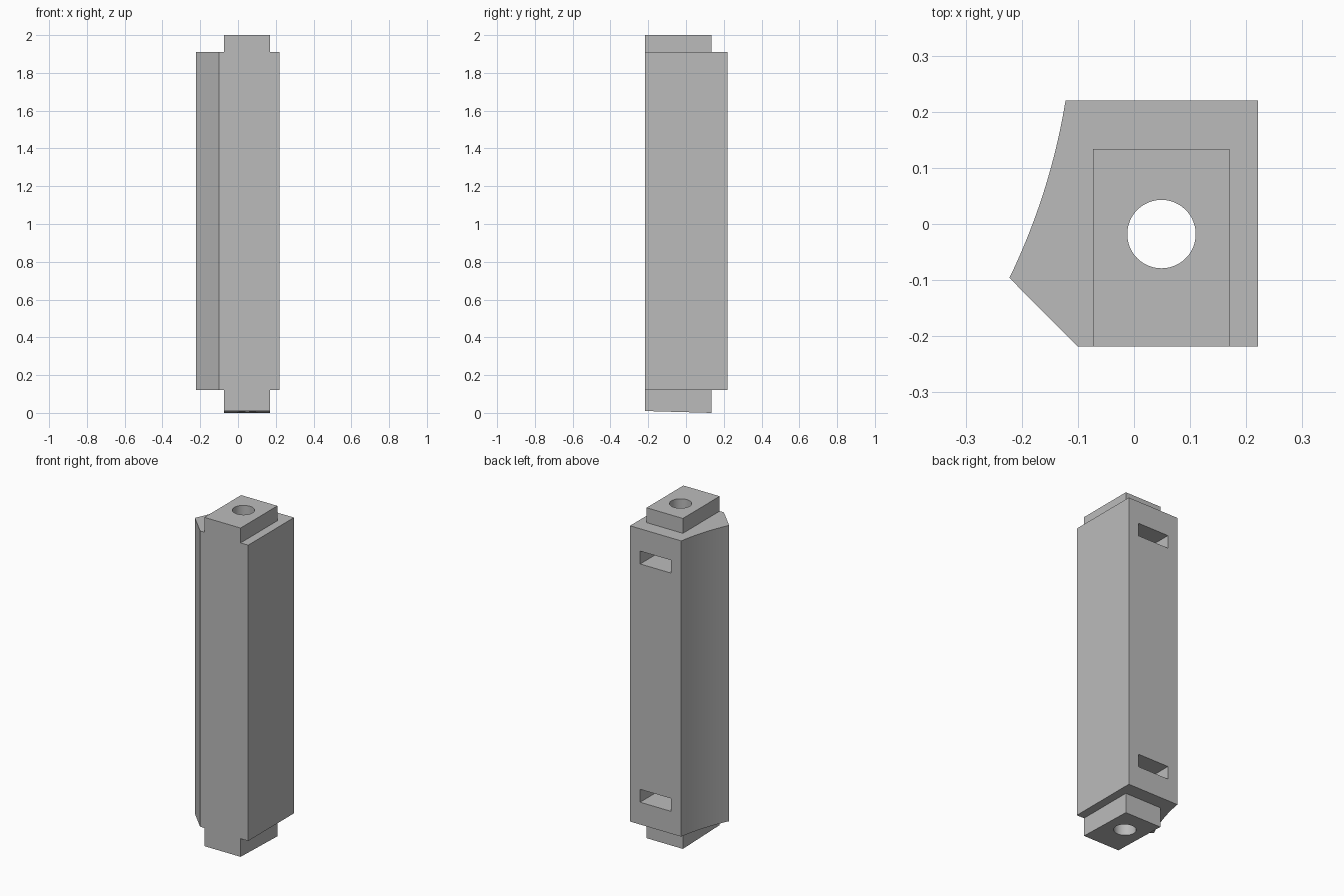
import bpy
import bmesh
import math
from mathutils import Vector

cube = bpy.data.objects.get("Cube")
if cube:
    bpy.data.objects.remove(cube, do_unlink=True)

# Single grey plastic material
grey = bpy.data.materials.new("plain grey")
grey.use_nodes = True
colour = (0.5, 0.5, 0.5, 1)
grey.diffuse_color = colour
grey.node_tree.nodes["Principled BSDF"].inputs["Base Color"].default_value = colour

BODY_BOTTOM, BODY_TOP = 0.12, 1.91
FRONT, BACK = -0.218, 0.22
TILT = 0.01
HOLE_X, HOLE_Y, HOLE_R = 0.049, -0.018, 0.061


def prism(name, outline, bottom, top):
    """Extrude a counter-clockwise outline between two heights."""
    bm = bmesh.new()
    face = bm.faces.new([bm.verts.new((x, y, bottom)) for x, y in outline])
    extruded = bmesh.ops.extrude_face_region(bm, geom=[face])["geom"]
    for v in extruded:
        if isinstance(v, bmesh.types.BMVert):
            v.co.z = top
    bmesh.ops.recalc_face_normals(bm, faces=bm.faces)
    mesh = bpy.data.meshes.new(name)
    bm.to_mesh(mesh)
    bm.free()
    mesh.materials.append(grey)
    obj = bpy.data.objects.new(name, mesh)
    bpy.context.collection.objects.link(obj)
    return obj


def rectangle(x0, x1, y0, y1):
    return [(x0, y0), (x1, y0), (x1, y1), (x0, y1)]


def combine(target, tool, operation):
    """Apply a boolean and remove the tool."""
    mod = target.modifiers.new(operation.lower(), 'BOOLEAN')
    mod.operation = operation
    mod.solver = 'EXACT'
    mod.object = tool
    bpy.context.view_layer.objects.active = target
    bpy.ops.object.modifier_apply(modifier=mod.name)
    bpy.data.objects.remove(tool, do_unlink=True)


# Main column: square corner, chamfered front edge and hollowed side
start, control, end = Vector((-0.122, BACK)), Vector((-0.149, 0.055)), Vector((-0.222, -0.096))
STEPS = 20
curve = []
for i in range(STEPS + 1):
    t = i / STEPS
    curve.append(tuple(start * (1 - t) ** 2 + control * 2 * t * (1 - t) + end * t * t))
outline = [(-0.101, FRONT), (0.221, FRONT), (0.221, BACK)] + curve
column = prism("column", outline, BODY_BOTTOM, BODY_TOP)

# Tenon block running through the column, its foot slightly sloped
tenon = prism("tenon", rectangle(-0.073, 0.17, FRONT, 0.134), 0, 2)
for v in tenon.data.vertices:
    if v.co.z < 1 and v.co.y < 0:
        v.co.z = TILT
combine(column, tenon, 'UNION')

# Bolt hole along the whole length
circle = [(HOLE_X + HOLE_R * math.cos(math.tau * i / 48),
           HOLE_Y + HOLE_R * math.sin(math.tau * i / 48)) for i in range(48)]
combine(column, prism("bolt_hole", circle, -0.1, 2.1), 'DIFFERENCE')

# Nut slots opening on the back
for bottom in (0.255, 1.697):
    slot = prism("nut_slot", rectangle(HOLE_X - 0.104, HOLE_X + 0.104, -0.12, 0.3),
                 bottom, bottom + 0.078)
    combine(column, slot, 'DIFFERENCE')

# Smooth the curved side and the bore, keep the edges sharp
bpy.ops.object.select_all(action='DESELECT')
column.select_set(True)
bpy.context.view_layer.objects.active = column
bpy.ops.object.shade_smooth_by_angle(angle=math.radians(25))
